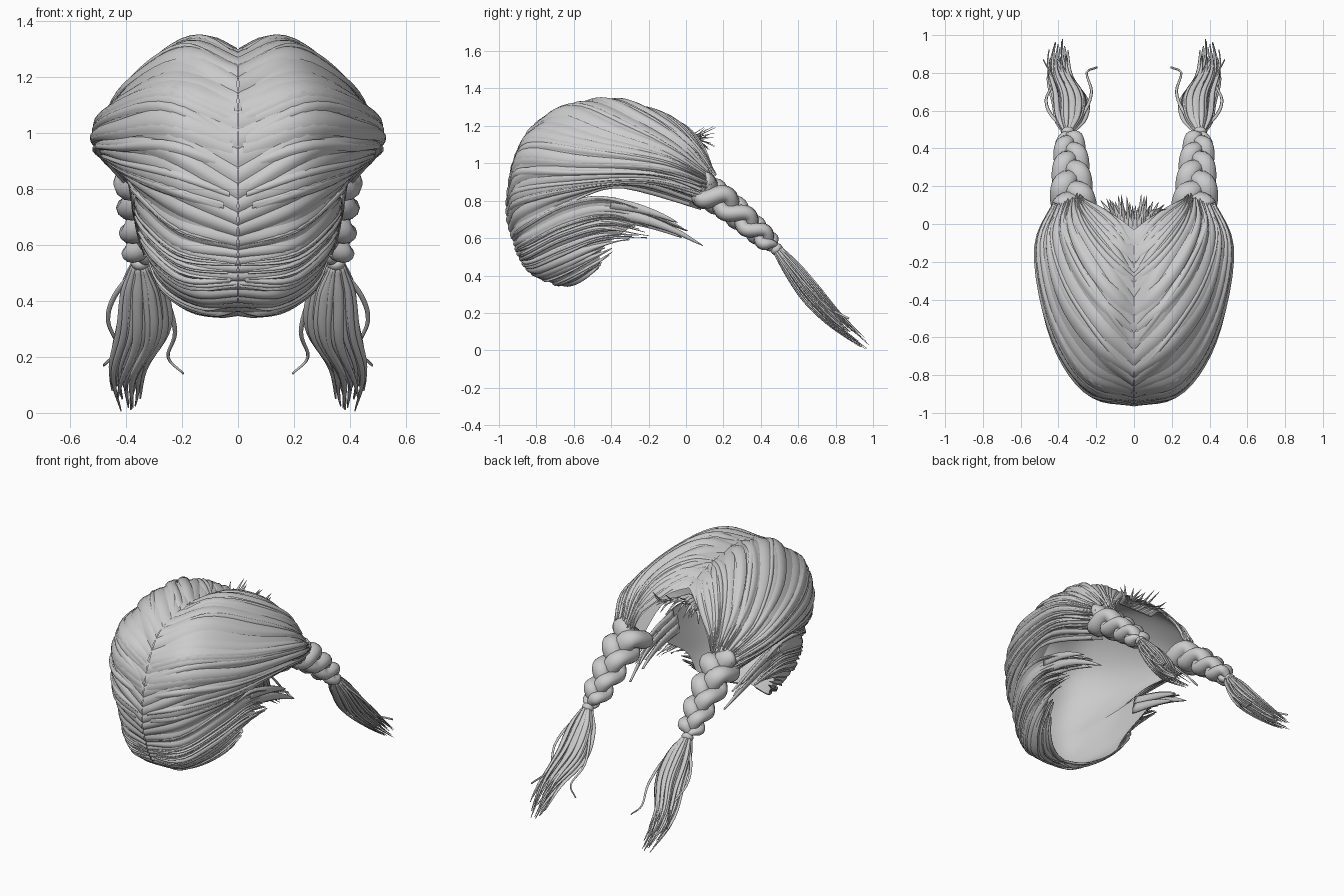
import bpy, bmesh, random
from math import sin, cos, pi
from mathutils import Vector as V

if "Cube" in bpy.data.objects:
    bpy.data.objects.remove(bpy.data.objects["Cube"])

random.seed(7)
CENTRE = V((0, -0.35, 0.85))


def spline(pts, t):
    """Catmull-Rom through evenly spaced points, t in 0..1."""
    n = len(pts) - 1
    i = max(0, min(n - 1, int(t * n)))
    f = t * n - i
    p1, p2 = pts[i], pts[i + 1]
    p0 = pts[i - 1] if i > 0 else p1 * 2 - p2
    p3 = pts[i + 2] if i + 2 <= n else p2 * 2 - p1
    return (p1 * 2 + (p2 - p0) * f + (p0 * 2 - p1 * 5 + p2 * 4 - p3) * f * f
            + (p1 * 3 - p0 - p2 * 3 + p3) * f ** 3) * 0.5


def path(*pts):
    return [V(p) for p in pts]


def finish(name, bm, mirror=True):
    me = bpy.data.meshes.new(name)
    bm.to_mesh(me)
    bm.free()
    ob = bpy.data.objects.new(name, me)
    bpy.context.collection.objects.link(ob)
    for p in me.polygons:
        p.use_smooth = True
    if mirror:
        m = ob.modifiers.new("mirror", 'MIRROR')
        m.use_mirror_merge = False
    return ob


def grid(bm, rows, closed=False):
    vs = [[bm.verts.new(p) for p in r] for r in rows]
    n = len(rows[0])
    for a, b in zip(vs, vs[1:]):
        for j in range(n if closed else n - 1):
            k = (j + 1) % n
            bm.faces.new((a[j], a[k], b[k], b[j]))
    if closed:
        bm.faces.new(vs[0][::-1])
        bm.faces.new(vs[-1])


def frame(t):
    x = (V((1, 0, 0)) - t * t.x).normalized()
    return x, t.cross(x)


def tube(bm, pts, size, sides=8):
    """Sweep an ellipse along pts; size(s) gives half width and half depth."""
    rows, n = [], len(pts) - 1
    for i, p in enumerate(pts):
        x, y = frame((pts[min(i + 1, n)] - pts[max(i - 1, 0)]).normalized())
        a, b = size(i / n)
        rows.append([p + x * a * cos(2 * pi * k / sides) + y * b * sin(2 * pi * k / sides)
                     for k in range(sides)])
    grid(bm, rows, True)


def surface(guides):
    return lambda u, t: spline([spline(g, t) for g in guides], u)


def lifted(f, u, t, h):
    """Point on a shell raised outward by h."""
    e = 0.01
    p = f(u, t)
    n = (f(u + e, t) - f(u - e, t)).cross(f(u, t + e) - f(u, t - e)).normalized()
    if n.dot(p - CENTRE) < 0:
        n = -n
    q = p + n * h
    q.x = max(q.x, 0.0)
    return q


def shell(name, f, nu, nt, tmax):
    bm = bmesh.new()
    grid(bm, [[f(i / nu, tmax * j / nt) for j in range(nt + 1)] for i in range(nu + 1)])
    return finish(name, bm)


def locks(name, f, count, extra, tip, ends):
    """Curved ribbons lying on a shell, tiled and then overlaid at random."""
    bm = bmesh.new()
    jobs = [((i + 0.5) / count, 0.62 / count, 0.003) for i in range(count)]
    jobs += [(random.uniform(0.03, 0.97), random.uniform(0.01, 0.032),
              random.uniform(0.007, 0.015)) for _ in range(extra)]
    for u, w, h in jobs:
        t0 = 0 if h < 0.004 else random.uniform(0, 0.08)
        t1 = random.uniform(*ends)
        sway = random.uniform(-0.04, 0.04)
        rows = []
        for i in range(21):
            s = i / 20
            t = t0 + (t1 - t0) * s
            ww = w * (1 - (1 - tip) * max(0, (s - 0.6) / 0.4) ** 1.5)
            rows.append([lifted(f, min(1, max(0, u + sway * sin(pi * s) + ww * k)), t,
                                h * min(1, s * 6 + 0.2) + 0.010 * (1 - k * k) - 0.001)
                         for k in (-1, -0.5, 0, 0.5, 1)])
        grid(bm, rows)
    return finish(name, bm)


# Guide curves: each runs from the parting to a braid root
swept = [
    path((0, -.03, 1.20), (.08, .03, 1.17), (.16, .08, 1.10), (.23, .12, 1.02), (.27, .14, .93)),
    path((0, -.28, 1.27), (.10, -.16, 1.265), (.20, -.04, 1.20), (.27, .06, 1.08), (.30, .14, .94)),
    path((0, -.55, 1.29), (.14, -.38, 1.33), (.27, -.18, 1.25), (.35, .00, 1.11), (.34, .13, .94)),
    path((0, -.79, 1.22), (.19, -.61, 1.30), (.365, -.36, 1.20), (.44, -.08, 1.07), (.385, .12, .93)),
    path((0, -.905, 1.05), (.24, -.80, 1.15), (.42, -.50, 1.10), (.495, -.12, 1.02), (.40, .12, .91)),
    path((0, -.95, .86), (.25, -.87, .98), (.43, -.58, .98), (.505, -.15, .96), (.40, .12, .87)),
    path((0, -.955, .71), (.23, -.885, .80), (.395, -.62, .87), (.46, -.22, .91), (.38, .10, .82)),
    path((0, -.925, .59), (.21, -.865, .66), (.36, -.62, .79), (.40, -.36, .875), (.31, .08, .75)),
]
# Guide curves for the front hair that ends in loose temple locks
temple = [
    path((0, -.925, .61), (.21, -.865, .67), (.36, -.62, .80), (.375, -.38, .815), (.35, -.04, .67)),
    path((0, -.895, .51), (.19, -.835, .53), (.305, -.65, .62), (.345, -.42, .68), (.33, -.15, .63)),
    path((0, -.82, .41), (.14, -.78, .41), (.24, -.66, .46), (.295, -.52, .52), (.315, -.36, .58)),
    path((0, -.65, .35), (.08, -.62, .35), (.16, -.57, .365), (.235, -.50, .41), (.275, -.43, .47)),
]
back_f, front_f = surface(swept), surface(temple)
shell("back_hair_base", back_f, 42, 24, 1.0)
shell("front_hair_base", front_f, 18, 18, 0.87)
locks("back_hair_locks", back_f, 20, 32, 0.6, (0.96, 1.02))
locks("front_hair_locks", front_f, 11, 18, 0.1, (0.86, 1.06))

# Long pointed sideburn locks
bm = bmesh.new()
for dx, dz, ln in ((0, 0, 1), (-.02, .03, .8), (.01, .05, .7), (-.03, -.02, .75)):
    c = path((.36, -.40, .74 + dz), (.365, -.22, .70 + dz), (.355, -.06, .64 + dz), (.33, .09, .56 + dz))
    pts = [spline(c, ln * i / 12) + V((dx, 0, 0)) for i in range(13)]
    tube(bm, pts, lambda s: (.007, .035 * (1 - s) ** 0.7 + .002), 6)
finish("sideburn_locks", bm)

# Three-strand braids that narrow towards the tie
braid = path((.32, .07, .87), (.33, .19, .80), (.333, .31, .70), (.34, .41, .61), (.35, .485, .54))
bm = bmesh.new()


def braid_width(s):
    return (.125 - .058 * s) * min(1, (1 - s) * 5 + .25)


for k in range(3):
    pts = []
    for i in range(57):
        s = i / 56
        x, y = frame((spline(braid, s + .01) - spline(braid, s - .01)).normalized())
        w = braid_width(s)
        a = 2 * pi * (1.4 * s + k / 3)
        pts.append(spline(braid, s) + x * w * .49 * sin(a) + y * w * .38 * sin(2 * a))
    tube(bm, pts, lambda s: (braid_width(s) * .54, braid_width(s) * .43), 12)
finish("braid", bm)

# Hair ties
bm = bmesh.new()
tie = V((.35, .485, .54))
d = (braid[-1] - braid[-2]).normalized()
tube(bm, [tie + d * o for o in (-.018, -.012, 0, .012, .018)],
     lambda s: (.026 + .01 * sin(pi * s), .024 + .01 * sin(pi * s)), 16)
finish("hair_tie", bm)

# Loose tails: full core with flat wavy locks around it
tail = path((.35, .485, .54), (.34, .57, .43), (.345, .67, .30), (.39, .80, .16), (.41, .975, .015))
half = path((.025, .022, 0), (.075, .045, 0), (.088, .055, 0), (.06, .044, 0), (.033, .022, 0))
bm = bmesh.new()
tube(bm, [spline(tail, .85 * i / 20) for i in range(21)],
     lambda s: [c * .85 * (1 - s ** 4 * .9) for c in spline(half, .85 * s)[:2]], 14)
finish("tail_core", bm)
bm = bmesh.new()
for i in range(28):
    a = 2 * pi * i / 28 + random.uniform(-.1, .1)
    r = random.uniform(.8, 1.08)
    end = random.uniform(.8, 1.0)
    ph, w = random.uniform(0, 3), random.uniform(.011, .021)
    pts = []
    for j in range(21):
        s = end * j / 20
        h = spline(half, s)
        pts.append(spline(tail, s) + V((h.x * r * cos(a) + .02 * s * s * sin(9 * s + ph),
                                        h.y * r * sin(a) * .72, h.y * r * sin(a) * .75)))
    tube(bm, pts, lambda s: (w * min(1, .4 + 3 * s) * (1 - s ** 3 * .85), .006 * (1 - s ** 3 * .8)), 6)
# stray curls on each side of the tail
for c in (path((.34, .50, .52), (.26, .60, .41), (.225, .70, .29), (.25, .80, .20), (.195, .83, .14)),
          path((.36, .50, .52), (.44, .58, .42), (.465, .66, .33), (.43, .76, .23), (.48, .87, .17))):
    tube(bm, [spline(c, i / 20) for i in range(21)],
         lambda s: (.012 * (1 - .7 * s), .006), 6)
finish("tail_locks", bm)

# Short tufts at the nape
bm = bmesh.new()
for i in range(24):
    x = -.16 + .32 * i / 23
    y1, z1 = random.uniform(.08, .16), random.uniform(1.07, 1.2)
    c = path((x * .7, -.05 + abs(x) * .4, 1.15 - abs(x) * .3),
             (x * .85, .02 + abs(x) * .3, 1.15 - abs(x) * .2), (x * 1.1, y1, z1))
    tube(bm, [spline(c, j / 8) for j in range(9)],
         lambda s: (.014 * (1 - s ** 2) + .001, .006 * (1 - s) + .001), 6)
finish("nape_tufts", bm, False)
